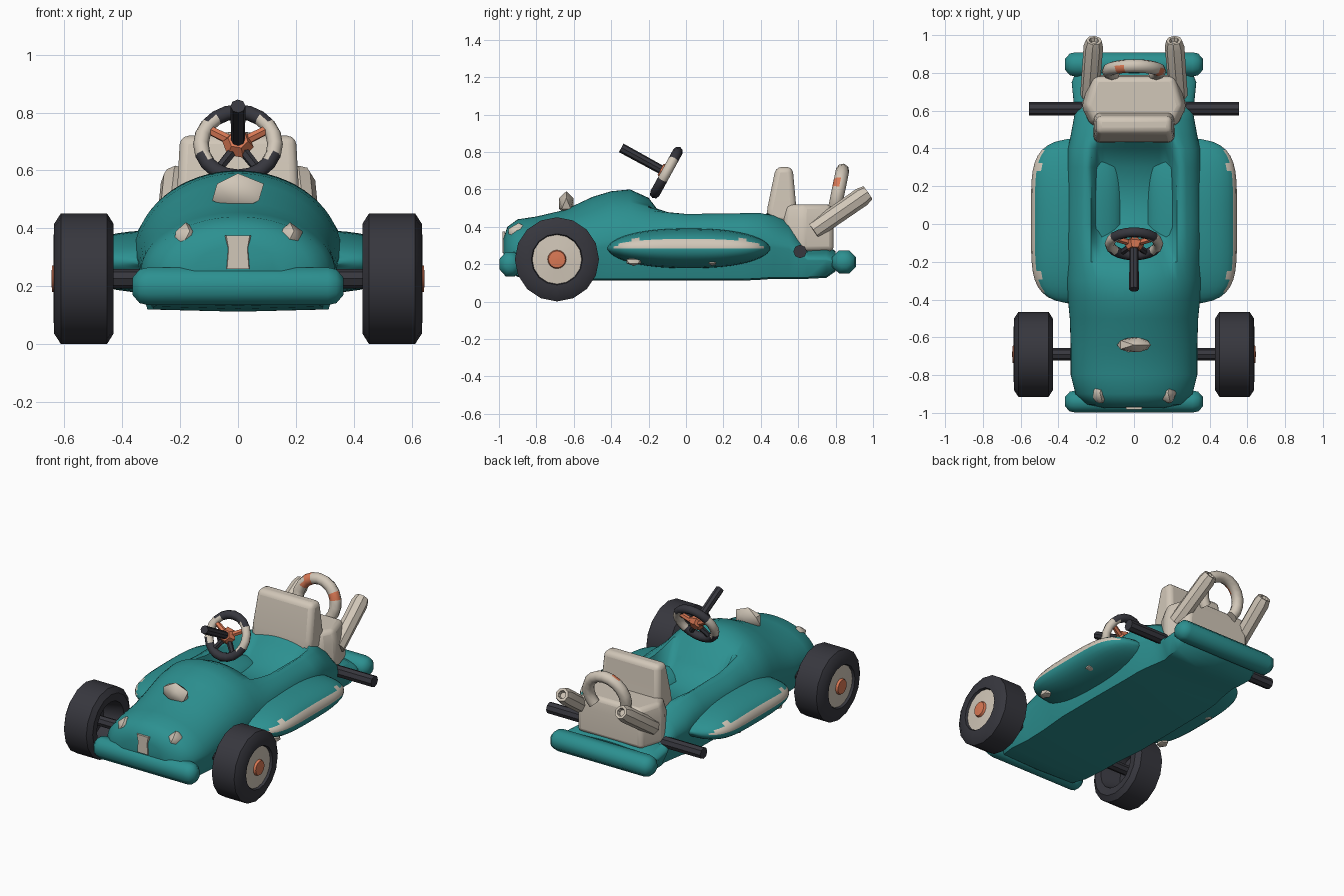
import bpy, bmesh
from math import sin, cos, pi, radians
from mathutils import Vector

cube = bpy.data.objects.get("Cube")
if cube:
    bpy.data.objects.remove(cube, do_unlink=True)


def material(name, rgb):
    m = bpy.data.materials.new(name)
    m.use_nodes = True
    m.diffuse_color = (*rgb, 1)
    m.node_tree.nodes["Principled BSDF"].inputs["Base Color"].default_value = (*rgb, 1)
    return m


TEAL = material("teal paint", (0.025, 0.28, 0.28))
CREAM = material("cream", (0.64, 0.57, 0.48))
DARK = material("dark rubber", (0.038, 0.038, 0.048))
ORANGE = material("orange", (0.70, 0.19, 0.09))


def finish(name, bm, mats, rule=None, angle=40):
    """Turn a bmesh into a smooth-shaded object, colouring faces by a rule."""
    bmesh.ops.recalc_face_normals(bm, faces=bm.faces)
    if rule:
        for f in bm.faces:
            f.material_index = rule(f)
    mesh = bpy.data.meshes.new(name)
    bm.to_mesh(mesh)
    bm.free()
    for m in mats:
        mesh.materials.append(m)
    ob = bpy.data.objects.new(name, mesh)
    bpy.context.collection.objects.link(ob)
    bpy.ops.object.select_all(action='DESELECT')
    ob.select_set(True)
    bpy.context.view_layer.objects.active = ob
    bpy.ops.object.shade_smooth_by_angle(angle=radians(angle))
    return ob


def loft(name, rings, mats, rule=None, closed=False, angle=40):
    """Skin a list of equal-length rings, capping the two ends."""
    bm = bmesh.new()
    rows = [[bm.verts.new(p) for p in ring] for ring in rings]
    n = len(rows[0])
    pairs = list(zip(rows, rows[1:])) + ([(rows[-1], rows[0])] if closed else [])
    for a, b in pairs:
        for i in range(n):
            j = (i + 1) % n
            bm.faces.new((a[i], a[j], b[j], b[i]))
    if not closed:
        bm.faces.new(rows[0])
        bm.faces.new(rows[-1])
    return finish(name, bm, mats, rule, angle)


def circle(centre, u, v, r, n):
    c, u, v = Vector(centre), Vector(u), Vector(v)
    return [c + r * (cos(2 * pi * i / n) * u + sin(2 * pi * i / n) * v) for i in range(n)]


def rod(name, path, mat, n=8):
    """Straight rod from (point, radius) stations."""
    d = (Vector(path[-1][0]) - Vector(path[0][0])).normalized()
    u = d.orthogonal().normalized()
    v = d.cross(u)
    return loft(name, [circle(p, u, v, r, n) for p, r in path], [mat])


def hoop(name, centre, up, big, small, a0, a1, steps, mats, rule, closed=False):
    """Bent tube in the plane of x and up."""
    c, x, up = Vector(centre), Vector((1, 0, 0)), Vector(up).normalized()
    side = x.cross(up)
    rings = []
    for i in range(steps + (not closed)):
        a = a0 + (a1 - a0) * i / steps
        out = x * cos(a) + up * sin(a)
        rings.append(circle(c + out * big, out, side, small, 8))
    return loft(name, rings, mats, rule, closed, 60)


def blob(name, centre, scale, mat, detail=1):
    bm = bmesh.new()
    bmesh.ops.create_icosphere(bm, subdivisions=detail, radius=1)
    for v in bm.verts:
        v.co = Vector([c + s * k for c, s, k in zip(centre, scale, v.co)])
    return finish(name, bm, [mat], angle=45)


# Hull: y, half width, floor, shoulder, crown, cockpit depth
STATIONS = [
    (-.975, .15, .20, .25, .34, 0), (-.955, .25, .17, .25, .40, 0),
    (-.9, .31, .14, .25, .44, 0), (-.8, .335, .13, .25, .455, 0),
    (-.65, .335, .12, .26, .49, 0), (-.5, .34, .12, .28, .56, 0),
    (-.4, .35, .12, .3, .59, 0), (-.3, .36, .12, .3, .60, 0),
    (-.2, .36, .12, .3, .565, .01), (-.1, .36, .12, .3, .525, .1),
    (0, .36, .12, .3, .515, .18), (.3, .355, .12, .3, .52, .18),
    (.4, .35, .125, .3, .52, .08), (.47, .335, .13, .29, .51, 0),
    (.55, .32, .13, .28, .47, 0), (.61, .31, .13, .25, .38, 0),
    (.65, .32, .13, .22, .30, 0), (.75, .33, .135, .22, .30, 0),
    (.8, .31, .17, .21, .27, 0)]


def hull_ring(y, w, floor, shoulder, crown, dip):
    ring = []
    power = .7 if dip > .05 else 1
    for i in range(33):
        a = pi * i / 32
        x = w * cos(a)
        bowl = min(1, max(0, 2 * (1 - (x / .24) ** 2)))
        z = shoulder + (crown - shoulder) * max(0, sin(a)) ** power
        ring.append((x, y, z - dip * bowl * bowl * (3 - 2 * bowl)))
    return ring + [(-.87 * w, y, floor), (0, y, floor - .008), (.87 * w, y, floor)]


loft("hull", [hull_ring(*s) for s in STATIONS], [TEAL], angle=50)

# Side pods with a painted stripe along the outer face
POD_N = 28


def power(value, p):
    return abs(value) ** p * (1 if value >= 0 else -1)


def pod_ring(side, s):
    wide = .245 * max(.02, 1 - abs(s) ** 5) ** .4
    tall = .107 * max(.02, 1 - abs(s) ** 2.4) ** .55
    ring = []
    for i in range(POD_N):
        a = 2 * pi * i / POD_N
        ring.append((side * (.3 + wide * power(cos(a), .85)), .015 + .435 * s,
                     .285 + tall * power(sin(a), .9)))
    return ring


def pod_rule(f):
    c = f.calc_center_median()
    return int(abs(c.x) > .36 and .29 < c.z < .336 and abs(f.normal.x) > .5 and abs(c.y) < .41)


for side, label in ((1, "left"), (-1, "right")):
    loft(label + "_side_pod", [pod_ring(side, sin(pi / 2 * k / 12)) for k in range(-12, 13)],
         [TEAL, CREAM], pod_rule, angle=60)
    for k, (y, size) in enumerate(((-.28, .045), (.14, .03))):
        blob(f"{label}_pod_marker_{k}", (side * .46, y, .215), (.035, size, .024), CREAM)

    # Front wheel, turned around the axle; inner side is hollow
    profile = [(.56, .02), (.56, .11), (.435, .14), (.43, .19), (.452, .225), (.612, .225),
               (.635, .19), (.637, .137), (.622, .132), (.628, .05), (.642, .045), (.645, .01)]

    def wheel_rule(f):
        c = f.calc_center_median()
        r = max((v.co.yz - Vector((-.69, .226))).length for v in f.verts)
        return 0 if abs(c.x) < .615 or r > .134 else (2 if r < .0505 else 1)

    loft(label + "_front_wheel",
         [circle((side * x, -.69, .226), (0, 1, 0), (0, 0, 1), r, 16) for x, r in profile],
         [DARK, CREAM, ORANGE], wheel_rule, angle=35)

    # Exhaust pipe with a recessed tip
    rod(label + "_exhaust", [((side * .235, .68, .38), .05), ((side * .215, .94, .56), .052),
                             ((side * .212, .972, .582), .042), ((side * .212, .972, .582), .026),
                             ((side * .213, .955, .57), .02)], CREAM)
    blob(label + "_nose_lamp", (side * .18, -.895, .365), (.048, .062, .056), CREAM)

# Centre lamp and nose plate
blob("centre_lamp", (0, -.64, .525), (.1, .045, .065), CREAM)
loft("nose_plate", [[(x * k, y, z) for x, z in ((-.042, .26), (.042, .26), (.036, .33),
                     (.045, .375), (-.045, .375), (-.036, .33))]
                    for y, k in ((-.968, 1), (-.982, .9))], [CREAM])


# Bumpers: rounded bars across the car
def bumper(name, y, z, deep, tall):
    rings = []
    for x, k in ((-.365, .45), (-.34, .9), (-.31, 1), (.31, 1), (.34, .9), (.365, .45)):
        rings.append([(x, y + deep * k * cos(pi / 4 * i + pi / 8) * 1.08,
                       z + tall * k * sin(pi / 4 * i + pi / 8) * 1.08) for i in range(8)])
    loft(name, rings, [TEAL], angle=50)


bumper("front_bumper", -.94, .2, .058, .065)
bumper("rear_bumper", .845, .212, .064, .062)

# Axles
rod("front_axle", [((-.565, -.69, .226), .033), ((.565, -.69, .226), .033)], DARK)
rod("rear_axle", [((-.555, .61, .268), .036), ((.555, .61, .268), .036)], DARK)


# Seat back and engine block, stacked upwards
def bevelled(ob, width):
    mod = ob.modifiers.new("soft edges", 'BEVEL')
    mod.width = width
    mod.segments = 3
    mod.limit_method = 'ANGLE'


seat = loft("seat_back", [[(-w, y0, z), (w, y0, z), (w, y1, z), (-w, y1, z)]
                          for z, w, y0, y1 in ((.42, .215, .43, .6), (.5, .212, .435, .59),
                                               (.72, .2, .48, .57))], [CREAM])
bevelled(seat, .03)
outline = ((-.23, .52), (.23, .52), (.28, .62), (.23, .79), (-.23, .79), (-.28, .62))
engine = loft("engine_block", [[(x * k, .65 + (y - .65) * k, z) for x, y in outline]
                               for z, k in ((.27, 1), (.44, .99), (.52, .9))], [CREAM])
bevelled(engine, .025)


# Rear hoop with orange patches
def hoop_rule(f):
    c = f.calc_center_median()
    return int(f.normal.y < .2 and (-.09 < c.x < -.04 and c.z > .64 or c.x > .09 and .6 < c.z < .65))


hoop("rear_hoop", (0, .81, .57), (0, .2, .98), .135, .036, radians(-40), radians(220), 14,
     [CREAM, ORANGE], hoop_rule)

# Steering wheel, hub, spokes and column
CENTRE, UP = Vector((0, -.105, .69)), Vector((0, .48, .877))
AXIS = Vector((0, -.877, .48))


def rim_rule(f):
    h = (f.calc_center_median() - CENTRE).dot(UP) / .128
    return int(-.45 < h < .66)


hoop("steering_wheel_rim", CENTRE, UP, .128, .027, 0, 2 * pi, 20, [DARK, CREAM], rim_rule, True)
for k, deg in enumerate((150, 30, 235, 305)):
    out = Vector((1, 0, 0)) * cos(radians(deg)) + UP * sin(radians(deg))
    rod(f"steering_spoke_{k}", [(CENTRE + out * .02, .018), (CENTRE + out * .125, .016)],
        ORANGE if k < 2 else DARK, 6)
rod("steering_hub", [(CENTRE - AXIS * .025, .03), (CENTRE, .055), (CENTRE + AXIS * .035, .035)],
    ORANGE, 6)
rod("steering_column", [(CENTRE + AXIS * .01, .024), (CENTRE + AXIS * .275, .026)], DARK)
